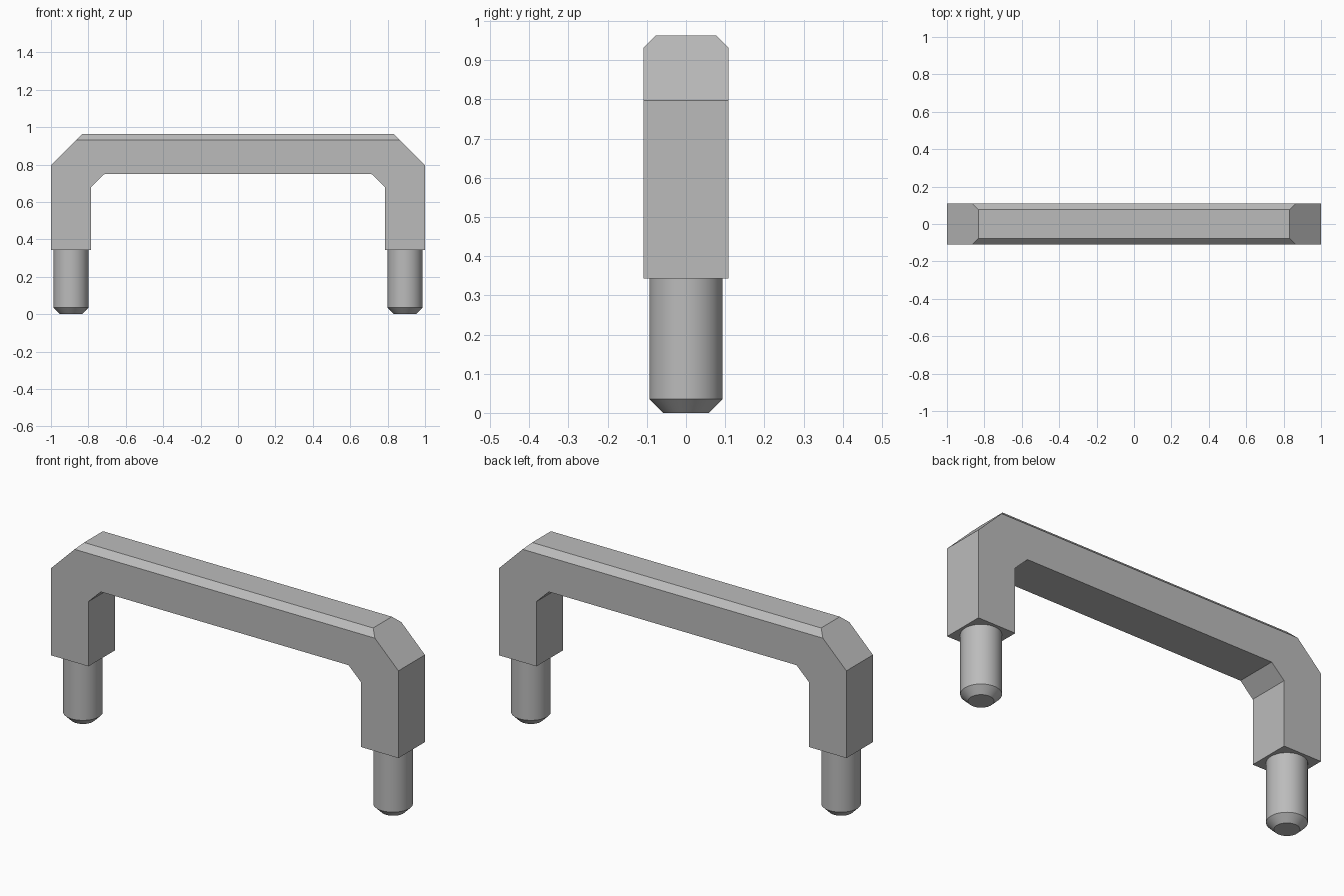
import bpy, bmesh
from mathutils import Matrix

cube = bpy.data.objects.get("Cube")
if cube:
    bpy.data.objects.remove(cube, do_unlink=True)

# One plain grey metal for the whole handle
metal = bpy.data.materials.new("grey metal")
metal.use_nodes = True
metal.diffuse_color = (0.5, 0.5, 0.5, 1)
metal.node_tree.nodes["Principled BSDF"].inputs["Base Color"].default_value = metal.diffuse_color

DEPTH = 0.109        # half depth of the bar
LEG_X = 0.893        # centre of each leg
SHOULDER = 0.343     # underside of the legs
TOP = 0.963


def finish(bm, name):
    bmesh.ops.recalc_face_normals(bm, faces=bm.faces)
    mesh = bpy.data.meshes.new(name)
    bm.to_mesh(mesh)
    bm.free()
    mesh.materials.append(metal)
    obj = bpy.data.objects.new(name, mesh)
    bpy.context.collection.objects.link(obj)
    return obj


# Handle: mirrored arch profile pushed through its depth
half = [(0.785, SHOULDER), (1, SHOULDER), (1, 0.797), (0.832, TOP)]
inner = [(0.713, 0.75), (0.785, 0.68)]
right = inner + half
profile = right + [(-x, z) for x, z in reversed(right)]
bm = bmesh.new()
face = bm.faces.new([bm.verts.new((x, -DEPTH, z)) for x, z in profile])
push = bmesh.ops.extrude_face_region(bm, geom=[face], use_keep_orig=True)
moved = [v for v in push["geom"] if isinstance(v, bmesh.types.BMVert)]
bmesh.ops.translate(bm, verts=moved, vec=(0, 2 * DEPTH, 0))
bmesh.ops.recalc_face_normals(bm, faces=bm.faces)

# Chamfer the two long top edges
ridge = [e for e in bm.edges
         if all(v.co.z > TOP - 0.001 for v in e.verts) and e.calc_length() > 1]
bmesh.ops.bevel(bm, geom=ridge, offset=0.032, segments=1, affect='EDGES')
finish(bm, "handle")

# Pegs: round shanks with a chamfered tip
for side, x in (("left", LEG_X), ("right", -LEG_X)):
    bm = bmesh.new()
    bmesh.ops.create_cone(bm, cap_ends=True, segments=48, radius1=0.0935, radius2=0.0935,
                          depth=SHOULDER, matrix=Matrix.Translation((x, 0, SHOULDER / 2)))
    rim = [e for e in bm.edges if all(v.co.z < 0.001 for v in e.verts)]
    bmesh.ops.bevel(bm, geom=rim, offset=0.035, segments=1, affect='EDGES')
    peg = finish(bm, side + "_peg")
    bpy.ops.object.select_all(action='DESELECT')
    peg.select_set(True)
    bpy.context.view_layer.objects.active = peg
    bpy.ops.object.shade_smooth_by_angle(angle=0.52)
